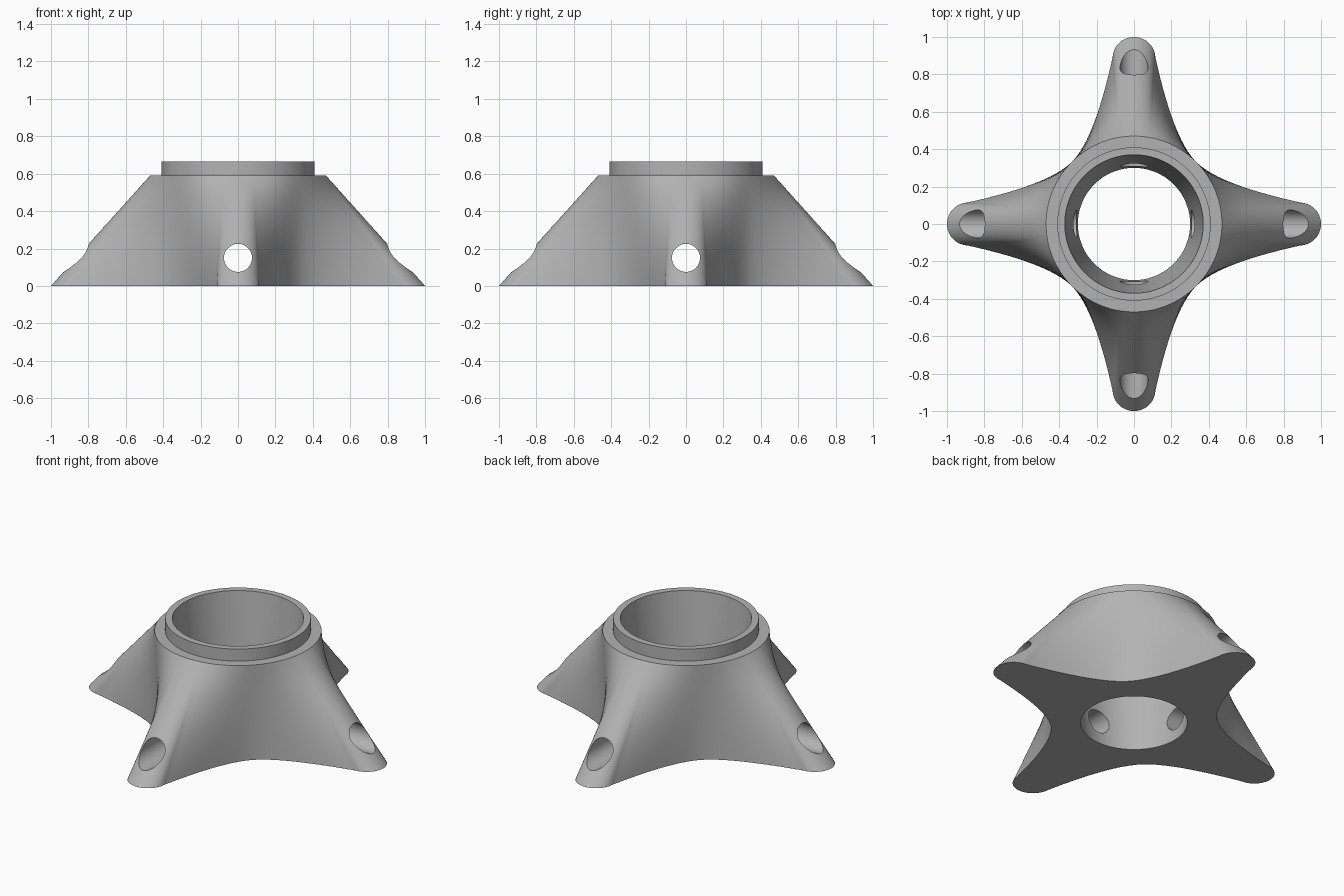
import bpy, bmesh, math
from mathutils import Vector, Matrix
from mathutils.geometry import interpolate_bezier

cube = bpy.data.objects.get("Cube")
if cube:
    bpy.data.objects.remove(cube, do_unlink=True)

# One flat grey for the whole part
grey = bpy.data.materials.new("plain_grey")
grey.use_nodes = True
colour = (0.45, 0.45, 0.45, 1)
grey.diffuse_color = colour
grey.node_tree.nodes["Principled BSDF"].inputs["Base Color"].default_value = colour

# Main sizes
FLANGE_Z, TOP_Z = 0.59, 0.665
FLANGE_R, COLLAR_R = 0.47, 0.41
BORE_TOP, BORE_BOTTOM = 0.37, 0.30
TIP_R, HOLE_R, HOLE_Z = 0.115, 0.075, 0.15
RINGS = 14


def half_leg():
    """Foot outline from the tip of one leg to the middle of the next hollow."""
    tip = [Vector((1 - TIP_R + TIP_R * math.cos(a), TIP_R * math.sin(a)))
           for a in (math.radians(86) * i / 12 for i in range(12))]
    d = FLANGE_R * math.sqrt(0.5)
    flank = interpolate_bezier(Vector((0.893, 0.114)), Vector((0.62, 0.175)),
                               Vector((d + 0.09, d - 0.09)), Vector((d, d)), 24)
    return tip + [Vector(p[:2]) for p in flank]


def star_and_angles():
    """Full foot outline, with the matching angle on the round flange."""
    pts = half_leg()
    lengths = [0]
    for a, b in zip(pts, pts[1:]):
        lengths.append(lengths[-1] + (b - a).length)
    sector = [(p, math.pi / 4 * s / lengths[-1]) for p, s in zip(pts, lengths)]
    mirrored = [(Vector((p.y, p.x)), math.pi / 2 - a) for p, a in sector[-2:0:-1]]
    star, angles = [], []
    for q in range(4):
        turn = Matrix.Rotation(q * math.pi / 2, 2)
        for p, a in sector + mirrored:
            star.append(turn @ p)
            angles.append(a + q * math.pi / 2)
    return star, angles


star, angles = star_and_angles()


def circle(r):
    return [Vector((r * math.cos(a), r * math.sin(a))) for a in angles]


# Closed section: bore foot, flared skirt, flange step, collar, tapered bore
sections = [(circle(BORE_BOTTOM), 0)]
for k in range(RINGS + 1):
    t = k / RINGS
    sections.append(([p.lerp(c, t) for p, c in zip(star, circle(FLANGE_R))], t * FLANGE_Z))
sections += [(circle(COLLAR_R), FLANGE_Z), (circle(COLLAR_R), TOP_Z), (circle(BORE_TOP), TOP_Z)]

bm = bmesh.new()
loops = [[bm.verts.new((p.x, p.y, z)) for p in pts] for pts, z in sections]
for lower, upper in zip(loops, loops[1:] + loops[:1]):
    for i in range(len(lower)):
        j = (i + 1) % len(lower)
        bm.faces.new((lower[i], lower[j], upper[j], upper[i]))
bmesh.ops.recalc_face_normals(bm, faces=bm.faces)
mesh = bpy.data.meshes.new("four_legged_collar_base")
bm.to_mesh(mesh)
bm.free()
base = bpy.data.objects.new("four_legged_collar_base", mesh)
bpy.context.collection.objects.link(base)
mesh.materials.append(grey)

# Radial bolt holes, one through each leg into the bore
for q in range(4):
    a = q * math.pi / 2
    bpy.ops.mesh.primitive_cylinder_add(
        vertices=48, radius=HOLE_R, depth=1,
        location=(0.7 * math.cos(a), 0.7 * math.sin(a), HOLE_Z),
        rotation=(0, math.pi / 2, a))
    cutter = bpy.context.object
    cutter.name = "bolt_hole_cutter"
    cutter.hide_render = True
    cutter.data.materials.append(grey)
    bpy.context.view_layer.objects.active = base
    mod = base.modifiers.new("bolt_hole", 'BOOLEAN')
    mod.operation, mod.solver, mod.object = 'DIFFERENCE', 'EXACT', cutter
    bpy.ops.object.modifier_apply(modifier=mod.name)
    bpy.data.objects.remove(cutter, do_unlink=True)

# Smooth skirt and bore with crisp rims
bpy.ops.object.select_all(action='DESELECT')
base.select_set(True)
bpy.context.view_layer.objects.active = base
bpy.ops.object.shade_smooth_by_angle(angle=math.radians(30))
